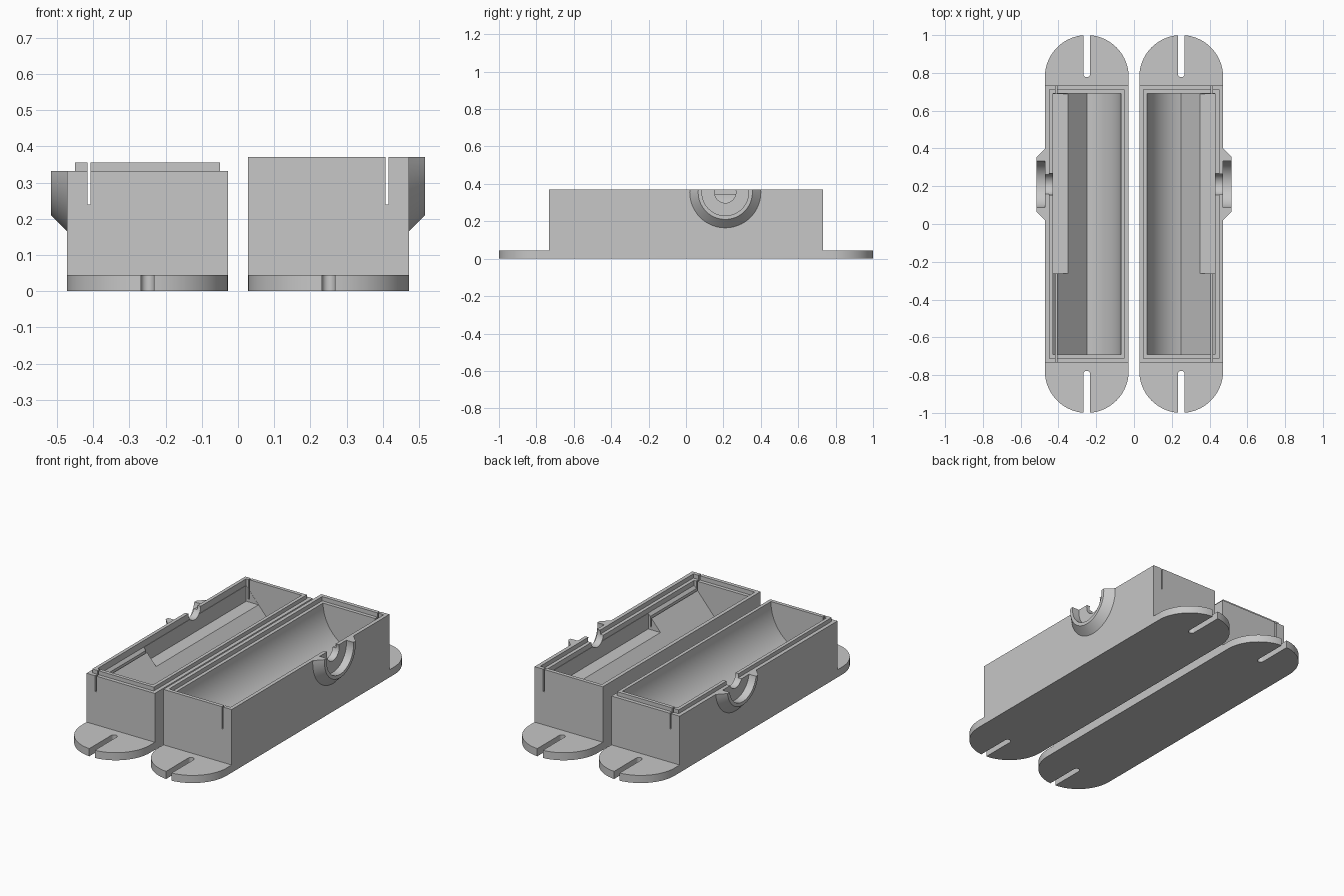
import bpy, bmesh, math

if "Cube" in bpy.data.objects:
    bpy.data.objects.remove(bpy.data.objects["Cube"])

grey = bpy.data.materials.new("plain grey")
grey.diffuse_color = (0.57, 0.57, 0.57, 1)
grey.use_nodes = True
grey.node_tree.nodes["Principled BSDF"].inputs["Base Color"].default_value = grey.diffuse_color

CX, HALF = 0.25, 0.222        # centre and half width of each case half
BORE_Z, BORE_R = 0.35, 0.18   # bore parting height and half width
PORT_Y = 0.21                 # centre of the cable port along the case


def finish(bm, name):
    bmesh.ops.recalc_face_normals(bm, faces=bm.faces)
    mesh = bpy.data.meshes.new(name)
    bm.to_mesh(mesh)
    bm.free()
    obj = bpy.data.objects.new(name, mesh)
    bpy.context.collection.objects.link(obj)
    mesh.materials.append(grey)
    return obj


def loft(name, rings):
    """Closed solid through matching rings of points."""
    bm = bmesh.new()
    loops = [[bm.verts.new(p) for p in ring] for ring in rings]
    n = len(loops[0])
    for a, b in zip(loops, loops[1:]):
        for i in range(n):
            j = (i + 1) % n
            bm.faces.new((a[i], a[j], b[j], b[i]))
    bm.faces.new(loops[0][::-1])
    bm.faces.new(loops[-1])
    return finish(bm, name)


def box(name, s, x0, x1, y0, y1, z0, z1):
    pts = [(x0, y0), (x1, y0), (x1, y1), (x0, y1)]
    return loft(name, [[(s * x, y, z) for x, y in pts] for z in (z0, z1)])


def round_x(name, s, profile, n=64):
    """Round solid about the port axis; profile is (x, radius) pairs."""
    return loft(name, [[(s * x, PORT_Y + r * math.cos(2 * math.pi * i / n),
                         BORE_Z + 0.005 + r * math.sin(2 * math.pi * i / n))
                        for i in range(n)] for x, r in profile])


def arc(cx, cy, r, a0, a1, n):
    return [(cx + r * math.cos(math.radians(a0 + (a1 - a0) * i / n)),
             cy + r * math.sin(math.radians(a0 + (a1 - a0) * i / n)))
            for i in range(n + 1)]


def combine(obj, other, op):
    mod = obj.modifiers.new(op, 'BOOLEAN')
    mod.operation, mod.solver, mod.object = op, 'EXACT', other
    bpy.context.view_layer.objects.active = obj
    bpy.ops.object.modifier_apply(modifier=mod.name)
    bpy.data.objects.remove(other)


def case_half(name, s, top, has_lip):
    # mounting plate with round ends
    end = 1.0 - HALF
    outline = arc(CX, end, HALF, 0, 180, 40) + arc(CX, -end, HALF, 180, 360, 40)
    obj = loft(name, [[(s * x, y, z) for x, y in outline] for z in (0, 0.045)])

    def add(o):
        combine(obj, o, 'UNION')

    def cut(o):
        combine(obj, o, 'DIFFERENCE')

    # screw slots open at both ends
    for e in (1, -1):
        pts = arc(CX, -0.795, 0.018, 0, 180, 12) + [(CX - 0.018, -1.1), (CX + 0.018, -1.1)]
        cut(loft("slot_cutter", [[(s * x, -e * y, z) for x, y in pts] for z in (-0.1, 0.1)]))

    # case block and port collar, trimmed at the parting plane
    add(box("block", s, CX - HALF, CX + HALF, -0.733, 0.733, 0.02, top))
    add(round_x("collar", s, [(0.44, 0.19), (0.472, 0.19), (0.517, 0.145)]))
    cut(box("trim_cutter", s, 0, 0.7, -0.9, 0.9, top, top + 0.4))

    # mating rim: raised lip on one half, rebate on the other
    lip = (CX - 0.2, CX + 0.2, -0.711, 0.711)
    if has_lip:
        add(box("lip", s, *lip, top - 0.1, top + 0.023))
    else:
        cut(box("rebate_cutter", s, *lip, top - 0.025, top + 0.2))

    # long bore: curved on the inner side, flat slope on the outer side
    pts = arc(CX + 0.07, BORE_Z, 0.25, 180, 253.74, 32)
    pts += [(CX + BORE_R, 0.317), (CX + BORE_R, 0.6), (CX - BORE_R, 0.6)]
    cut(loft("bore_cutter", [[(s * x, y, z) for x, z in pts] for y in (-0.69, 0.69)]))
    # pocket beside the bore
    cut(box("pocket_cutter", s, 0.33, CX + BORE_R - 0.001, -0.262, 0.689, 0.224, 0.6))
    # narrow board slit through both end walls
    cut(box("slit_cutter", s, 0.408, 0.416, -0.9, 0.9, 0.24, 0.6))
    # stepped cable port
    cut(round_x("counterbore_cutter", s, [(0.471, 0.125), (0.6, 0.125)]))
    cut(round_x("port_cutter", s, [(0.40, 0.057), (0.6, 0.057)], 40))

    bpy.ops.object.select_all(action='DESELECT')
    obj.select_set(True)
    bpy.context.view_layer.objects.active = obj
    bpy.ops.object.shade_smooth_by_angle(angle=math.radians(30))


case_half("case_half_with_lip", -1, 0.332, True)
case_half("case_half_with_rebate", 1, 0.371, False)
